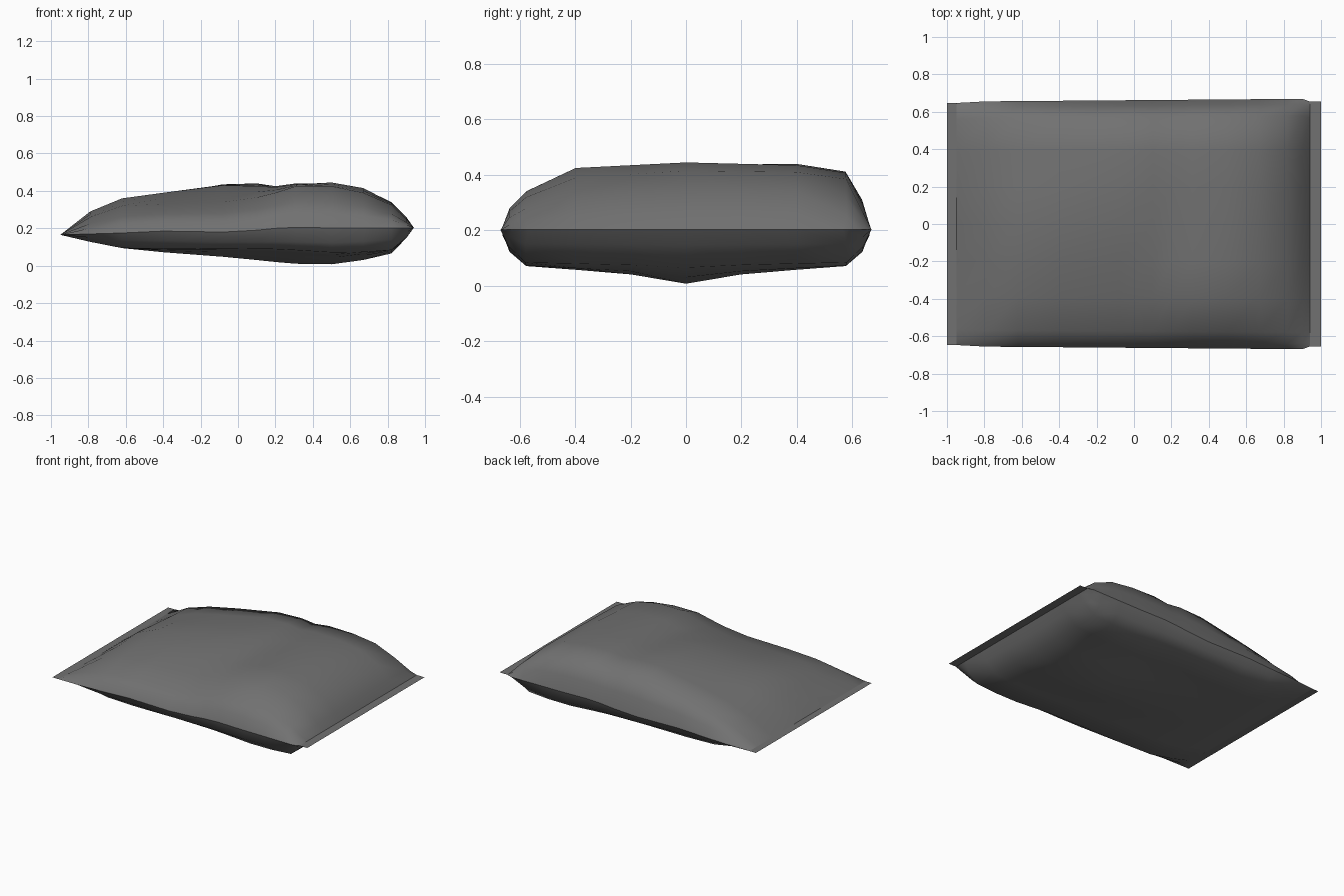
import bpy
import bmesh
from math import radians

cube = bpy.data.objects.get("Cube")
if cube:
    bpy.data.objects.remove(cube, do_unlink=True)

# One plain grey film colour
film = bpy.data.materials.new("grey_film")
film.use_nodes = True
colour = (0.165, 0.165, 0.165, 1)
film.diffuse_color = colour
film.node_tree.nodes["Principled BSDF"].inputs["Base Color"].default_value = colour
film.node_tree.nodes["Principled BSDF"].inputs["Roughness"].default_value = 0.6

# Stations along the length, with the seam and belly heights at each
stations = [-.95, -.79, -.62, -.4, -.08, .1, .2, .31, .5, .67, .82, .9, .94]
seam = [.165, .17, .175, .185, .18, .19, .2, .205, .202, .202, .202, .202, .203]
belly = [.165, .12, .08, .06, .045, .03, .02, .01, .003, .02, .05, .14, .203]

# Upper lengthwise profiles: sagging front, full middle, back low at one end
front = [.165, .26, .32, .33, .34, .365, .39, .425, .425, .39, .325, .25, .203]
middle = [.165, .29, .36, .39, .43, .425, .42, .435, .445, .415, .335, .26, .203]
back = [.165, .26, .32, .37, .435, .44, .425, .44, .435, .41, .34, .26, .203]

# Crosswise positions (last one is the seam) and how full the film is there
rows = [-.67, -.64, -.58, -.4, -.2, 0, .2, .4, .58, .64, .67]
top_fill = [0, .35, .62, 1, 1, 1, 1, 1, .88, .45, 0]
bottom_fill = [0, .4, .62, .7, .8, 1, .8, .7, .62, .4, 0]


def half_width(x):
    """The packet narrows slightly towards the left end and at both fins."""
    if x == stations[0]:
        return .647
    if x == stations[-1]:
        return .655
    return .662 + .008 * x


def top_height(i, j):
    y = rows[j]
    side = front if y < 0 else back
    blend = min(abs(y) / .4, 1)
    crown = middle[i] + (side[i] - middle[i]) * blend
    return seam[i] + (crown - seam[i]) * top_fill[j]


def bottom_height(i, j):
    # The belly flattens out crosswise towards both ends
    flatness = min(abs(stations[i] - .2) / .75, 1) ** 2
    fill = bottom_fill[j]
    if abs(rows[j]) < .6:
        fill += (.85 - fill) * flatness
    return seam[i] + (belly[i] - seam[i]) * fill


def finish(bm, name):
    mesh = bpy.data.meshes.new(name)
    bm.to_mesh(mesh)
    bm.free()
    obj = bpy.data.objects.new(name, mesh)
    bpy.context.collection.objects.link(obj)
    mesh.materials.append(film)
    bpy.ops.object.select_all(action="DESELECT")
    obj.select_set(True)
    bpy.context.view_layer.objects.active = obj
    bpy.ops.object.shade_smooth_by_angle(angle=radians(75))


def make_panel(name, height, upward):
    """Lay a grid of film between the side seams."""
    bm = bmesh.new()
    grid = []
    for i, x in enumerate(stations):
        scale = half_width(x) / rows[-1]
        grid.append([bm.verts.new((x, y * scale, height(i, j)))
                     for j, y in enumerate(rows)])
    for i in range(len(stations) - 1):
        for j in range(len(rows) - 1):
            quad = [grid[i][j], grid[i + 1][j], grid[i + 1][j + 1], grid[i][j + 1]]
            bm.faces.new(quad if upward else quad[::-1])
    finish(bm, name)


def make_fin(name, index, outer):
    """Flat crimped strip at one end of the packet."""
    bm = bmesh.new()
    inner, z = stations[index], seam[index]
    w = half_width(inner)
    x0, x1 = sorted((inner, outer))
    corners = [(x0, -w), (x1, -w), (x1, w), (x0, w)]
    bm.faces.new([bm.verts.new((x, y, z)) for x, y in corners])
    finish(bm, name)


make_panel("top_panel", top_height, True)
make_panel("bottom_panel", bottom_height, False)
make_fin("right_end_fin", 0, -1)
make_fin("left_end_fin", -1, 1)
